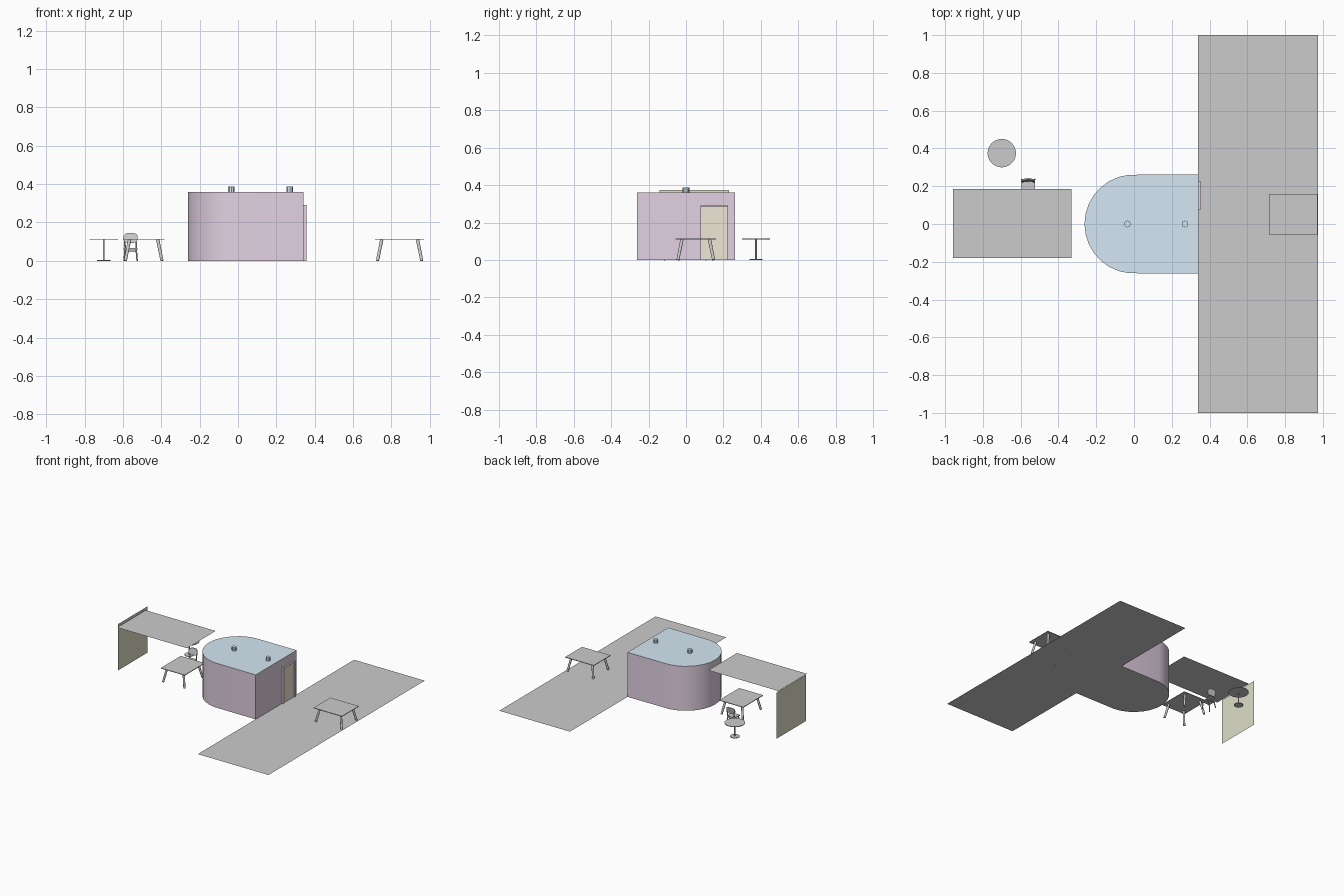
import bpy, bmesh, math
from mathutils import Vector

if "Cube" in bpy.data.objects:
    bpy.data.objects.remove(bpy.data.objects["Cube"])


def material(name, rgb):
    m = bpy.data.materials.new(name)
    m.diffuse_color = (*rgb, 1)
    m.use_nodes = True
    m.node_tree.nodes["Principled BSDF"].inputs["Base Color"].default_value = m.diffuse_color
    return m


PINK = material("pink_plaster", (0.76, 0.64, 0.76))
BLUE = material("pale_blue", (0.66, 0.80, 0.90))
OLIVE = material("olive", (0.73, 0.73, 0.58))
TAN = material("tan", (0.85, 0.80, 0.66))
DARK = material("paving_grey", (0.56, 0.56, 0.56))


def finish(name, bm, mat=None, smooth=False):
    me = bpy.data.meshes.new(name)
    bmesh.ops.recalc_face_normals(bm, faces=bm.faces)
    bm.to_mesh(me)
    bm.free()
    ob = bpy.data.objects.new(name, me)
    bpy.context.collection.objects.link(ob)
    if mat:
        me.materials.append(mat)
    if smooth:
        bpy.context.view_layer.objects.active = ob
        ob.select_set(True)
        bpy.ops.object.shade_smooth_by_angle(angle=math.radians(35))
        ob.select_set(False)
    return ob


def sheet(name, points, mat=None):
    bm = bmesh.new()
    face = bm.faces.new([bm.verts.new(p) for p in points])
    ob = finish(name, bm, mat)
    if abs(ob.data.polygons[0].normal.z) > 0.5 and ob.data.polygons[0].normal.z < 0:
        ob.data.flip_normals()
    return ob


def box(name, lo, hi, mat=None):
    bm = bmesh.new()
    bmesh.ops.create_cube(bm, size=1)
    for v in bm.verts:
        v.co = [l + (c + 0.5) * (h - l) for l, h, c in zip(lo, hi, v.co)]
    return finish(name, bm, mat)


def rod(name, a, b, r1, r2=None, sides=12, mat=None):
    a, b = Vector(a), Vector(b)
    bm = bmesh.new()
    bmesh.ops.create_cone(bm, cap_ends=True, segments=sides, radius1=r1,
                          radius2=r1 if r2 is None else r2, depth=(b - a).length)
    turn = (b - a).to_track_quat('Z', 'Y')
    for v in bm.verts:
        v.co = turn @ v.co + (a + b) / 2
    return finish(name, bm, mat, True)


# Ground strip
sheet("paving", [(0.34, -1, 0), (0.973, -1, 0), (0.973, 1, 0), (0.34, 1, 0)], DARK)

# Building: rounded-end shell, floor and roof
R, H, XR = 0.262, 0.36, 0.342
outline = [(R * math.cos(math.radians(a)), R * math.sin(math.radians(a)))
           for a in range(96, 265, 12)]
outline = [(XR, R)] + outline + [(XR, -R)]
sheet("building_floor", [(x, y, 0) for x, y in outline], DARK)
sheet("building_roof", [(x, y, H) for x, y in outline], BLUE)
bm = bmesh.new()
low = [bm.verts.new((x, y, 0)) for x, y in outline]
high = [bm.verts.new((x, y, H)) for x, y in outline]
for i in range(len(low)):
    j = (i + 1) % len(low)
    bm.faces.new((low[i], low[j], high[j], high[i]))
finish("building_wall", bm, PINK, True)

# Roof vents
for i, x in enumerate((-0.035, 0.27)):
    rod(f"roof_vent_{i}", (x, 0, H), (x, 0, H + 0.028), 0.018, sides=10, mat=BLUE)

# Door with thin surround
box("door_panel", (XR, 0.081, 0), (XR + 0.005, 0.221, 0.285), TAN)
box("door_jamb_near", (XR, 0.077, 0), (XR + 0.014, 0.081, 0.29), PINK)
box("door_jamb_far", (XR, 0.221, 0), (XR + 0.014, 0.225, 0.29), PINK)
box("door_head", (XR, 0.081, 0.286), (XR + 0.014, 0.221, 0.29), PINK)

# Canopy and end wall
sheet("canopy", [(-0.958, -0.18, 0.365), (-0.33, -0.18, 0.365),
                 (-0.33, 0.186, 0.365), (-0.958, 0.186, 0.365)])
sheet("end_wall", [(-0.973, -0.143, 0), (-0.973, 0.23, 0),
                   (-0.973, 0.23, 0.375), (-0.973, -0.143, 0.375)], OLIVE)


# Rectangular tables with splayed legs
def table(name, cx, cy, w, d):
    box(name + "_top", (cx - w / 2, cy - d / 2, 0.11), (cx + w / 2, cy + d / 2, 0.115))
    for i, (sx, sy) in enumerate(((1, 1), (1, -1), (-1, 1), (-1, -1))):
        foot = (cx + sx * (w / 2 - 0.012), cy + sy * (d / 2 - 0.012), 0)
        head = (cx + sx * (w / 2 - 0.034), cy + sy * (d / 2 - 0.034), 0.11)
        rod(f"{name}_leg_{i}", foot, head, 0.008, 0.009)


table("right_table", 0.843, 0.052, 0.255, 0.215)
table("left_table", -0.492, -0.004, 0.215, 0.255)

# Round pedestal table
c = (-0.70, 0.375)
rod("round_table_top", (*c, 0.11), (*c, 0.115), 0.075, sides=40)
rod("round_table_stem", (*c, 0.003), (*c, 0.11), 0.005)
rod("round_table_base", (*c, 0), (*c, 0.005), 0.035, sides=32)

# Chair: seat, legs, rails and rounded backrest
cx = -0.56
box("chair_seat", (cx - 0.036, 0.16, 0.058), (cx + 0.036, 0.226, 0.066))
for s, side in ((-1, "left"), (1, "right")):
    rod(f"chair_front_leg_{side}", (cx + s * 0.034, 0.163, 0), (cx + s * 0.029, 0.17, 0.06), 0.004)
    rod(f"chair_rear_leg_{side}", (cx + s * 0.034, 0.236, 0), (cx + s * 0.029, 0.222, 0.06), 0.004)
    rod(f"chair_back_post_{side}", (cx + s * 0.029, 0.222, 0.06), (cx + s * 0.03, 0.232, 0.11), 0.004)
rod("chair_rear_rail", (cx - 0.03, 0.225, 0.052), (cx + 0.03, 0.225, 0.052), 0.003)

bm = bmesh.new()
bmesh.ops.create_cone(bm, cap_ends=True, segments=32, radius1=1, radius2=1, depth=1)
for v in bm.verts:
    px, pz, t = v.co
    ux = math.copysign(abs(px) ** 0.7, px) * 0.037
    uz = math.copysign(abs(pz) ** 0.7, pz) * 0.026
    v.co = (cx + ux, 0.234 + t * 0.007 + uz * 0.2 - 6 * ux * ux, 0.119 + uz)
finish("chair_backrest", bm, None, True)
